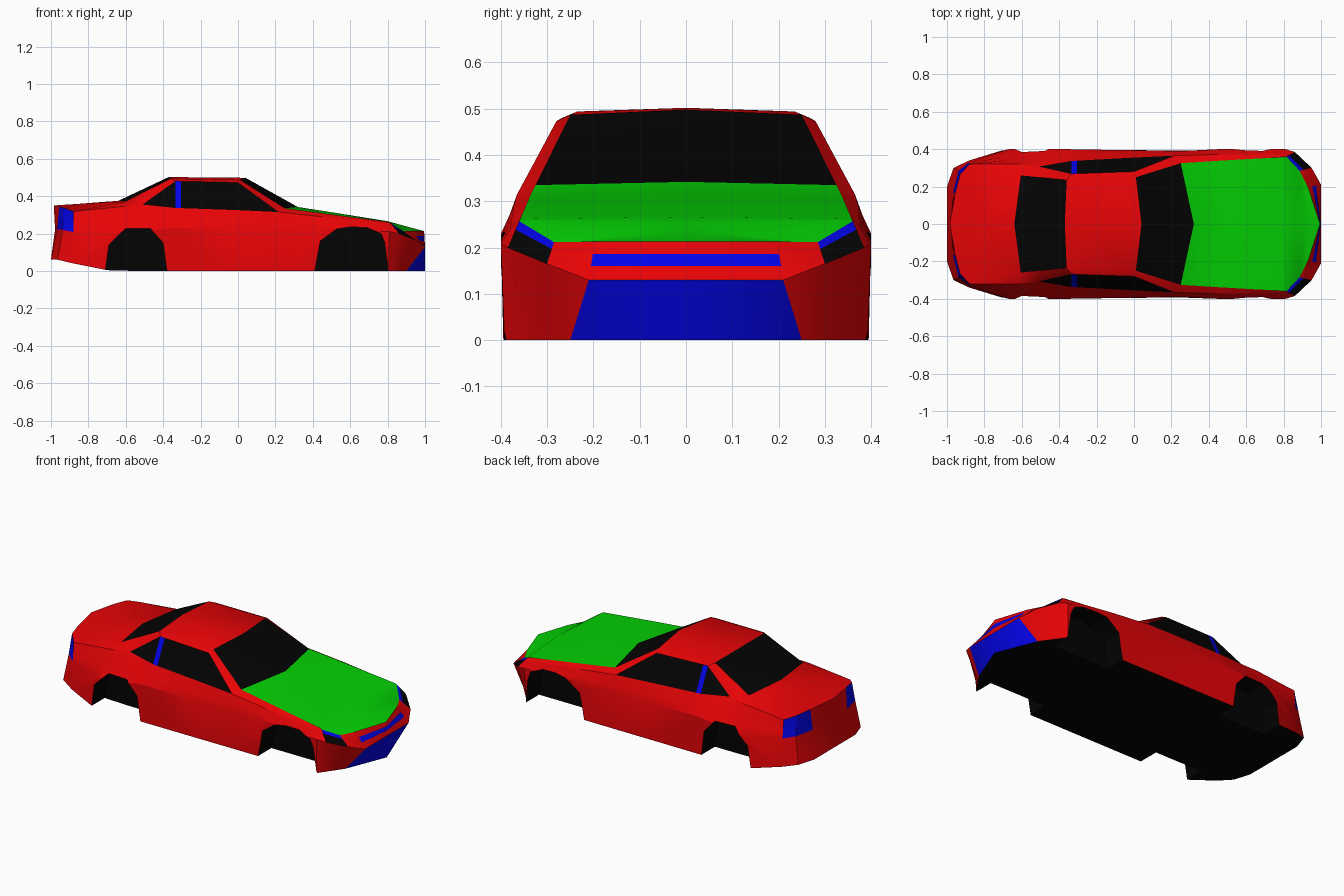
import bpy, bmesh, math
from mathutils import Vector

if "Cube" in bpy.data.objects:
    bpy.data.objects.remove(bpy.data.objects["Cube"])

RED, BLACK, BLUE, GREEN = range(4)
mats = []
for name, col in (("red paint", (0.8, 0.001, 0.002)), ("black glass", (0.001, 0.001, 0.001)),
                  ("blue trim", (0.001, 0.001, 0.8)), ("green hood", (0.001, 0.64, 0.001))):
    m = bpy.data.materials.new(name)
    m.diffuse_color = (*col, 1)
    m.use_nodes = True
    m.node_tree.nodes["Principled BSDF"].inputs["Base Color"].default_value = m.diffuse_color
    mats.append(m)


def ring(keys, n=15):
    """Half outline from rear centre to front centre; gaps are filled linearly."""
    ks = sorted(keys)
    out = []
    for i in range(n):
        a = max(k for k in ks if k <= i)
        b = min(k for k in ks if k >= i)
        t = (i - a) / (b - a) if b > a else 0
        out.append(Vector(keys[a]).lerp(Vector(keys[b]), t))
    return out


def blend(r1, r2, t):
    return [a.lerp(b, t) for a, b in zip(r1, r2)]


def override(base, keys):
    out = [p.copy() for p in base]
    for k, p in keys.items():
        out[k] = Vector(p)
    return out


# Shoulder and window belt line
belt = ring({0: (-.985, 0, .35), 1: (-.955, .17, .344), 2: (-.93, .265, .337), 3: (-.88, .32, .318),
             4: (-.61, .32, .345), 5: (-.51, .307, .355), 6: (-.335, .337, .337), 7: (0, .355, .325),
             8: (.215, .365, .315), 9: (.45, .372, .29), 10: (.80, .372, .25), 11: (.815, .36, .257),
             12: (.885, .285, .212), 13: (.93, .197, .213), 14: (.995, 0, .213)})
# Top of the side windows
rail = override(belt, {6: (-.335, .268, .48), 7: (0, .28, .473)})
# Edges of rear glass, roof, windscreen and hood
edge = override(belt, {4: (-.605, .26, .37), 5: (-.495, .249, .426), 6: (-.36, .235, .494),
                       7: (.01, .25, .487), 8: (.25, .325, .335), 9: (.45, .338, .309),
                       10: (.80, .358, .262)})
# Centre line over the top
centre = [Vector((x, 0, z)) for x, z in
          ((-.985, .35), (-.985, .35), (-.86, .358), (-.80, .363), (-.64, .375), (-.50, .441),
           (-.37, .502), (.04, .498), (.32, .342), (.50, .314), (.80, .266), (.85, .252),
           (.92, .233), (.995, .213), (.995, .213))]
# Widest line around the body
waist = ring({0: (-.978, 0, .222), 1: (-.968, .165, .222), 2: (-.938, .285, .22), 3: (-.88, .33, .208),
              4: (-.67, .40, .19), 6: (-.36, .40, .23), 8: (.25, .39, .22), 9: (.45, .40, .23),
              10: (.81, .40, .21), 11: (.86, .385, .20), 12: (.95, .30, .165),
              13: (1, .21, .13), 14: (1, 0, .13)})
# Lower edge and floor centre
sill = ring({0: (-1, 0, .062), 1: (-1, .20, .062), 2: (-.965, .30, .06), 3: (-.88, .34, .04),
             4: (-.70, .395, .004), 5: (-.55, .395, 0), 10: (.80, .392, 0), 13: (.90, .25, 0),
             14: (1, 0, 0)})
floor = [Vector((p.x, 0, p.z)) for p in sill]

rings = [centre, edge, rail, belt, blend(belt, waist, .32), blend(belt, waist, .63),
         waist, sill, floor]
for r in rings:  # extra column for the blue window post
    r.insert(7, r[6].lerp(r[7], .09))


def paint(r, c):
    """Colour by strip (r, top to bottom) and column (c, rear to front)."""
    if r == 0:
        return GREEN if c >= 9 else BLACK if c in (4, 5, 8) else RED
    if r == 2:
        return BLUE if c == 6 else BLACK                  # side windows
    if r in (3, 4, 5) and c in (1, 2):
        return BLUE                                       # tail lamps
    if r in (3, 4, 5) and c == 12:
        return BLUE if r == 3 else BLACK                  # headlamps
    if r in (4, 6) and c == 14:
        return BLUE                                       # grille and lower intake
    return BLACK if r == 7 else RED


def finish(name, bm):
    bmesh.ops.recalc_face_normals(bm, faces=bm.faces)
    me = bpy.data.meshes.new(name)
    bm.to_mesh(me)
    bm.free()
    for m in mats:
        me.materials.append(m)
    ob = bpy.data.objects.new(name, me)
    bpy.context.collection.objects.link(ob)
    return ob


# Body shell
bm = bmesh.new()
cache = {}


def vert(p, s):
    key = (round(p.x, 4), round(p.y * s, 4) + 0.0, round(p.z, 4))
    if key not in cache:
        cache[key] = bm.verts.new(key)
    return cache[key]


for s in (1, -1):
    for r in range(len(rings) - 1):
        for c in range(len(centre) - 1):
            quad = (rings[r][c], rings[r][c + 1], rings[r + 1][c + 1], rings[r + 1][c])
            vs = list(dict.fromkeys(vert(p, s) for p in quad))
            if len(vs) > 2:
                bm.faces.new(vs).material_index = paint(r, c)
body = finish("car_body", bm)

# Wheel arch cutters
rear = [(-.71, -.1), (-.71, 0), (-.69, .14), (-.60, .228), (-.47, .228), (-.40, .15), (-.38, 0), (-.38, -.1)]
front = [(.41, -.1), (.41, 0), (.44, .16), (.53, .225), (.60, .235), (.69, .232), (.765, .20),
         (.785, .15), (.803, 0), (.803, -.1)]
bm = bmesh.new()
for prof in (rear, front):
    for s in (1, -1):
        f = bm.faces.new([bm.verts.new((x, .265 * s, z)) for x, z in prof])
        ext = bmesh.ops.extrude_face_region(bm, geom=[f], use_keep_orig=True)
        bmesh.ops.translate(bm, vec=(0, .3 * s, 0),
                            verts=[v for v in ext["geom"] if isinstance(v, bmesh.types.BMVert)])
for f in bm.faces:
    f.material_index = BLACK
cutter = finish("wheel_arch_cutter", bm)
cutter.hide_render = True

mod = body.modifiers.new("wheel arches", 'BOOLEAN')
mod.operation = 'DIFFERENCE'
mod.solver = 'EXACT'
mod.object = cutter
bpy.context.view_layer.objects.active = body
body.select_set(True)
bpy.ops.object.modifier_apply(modifier=mod.name)
bpy.data.objects.remove(cutter)
bpy.ops.object.shade_smooth_by_angle(angle=math.radians(25))
